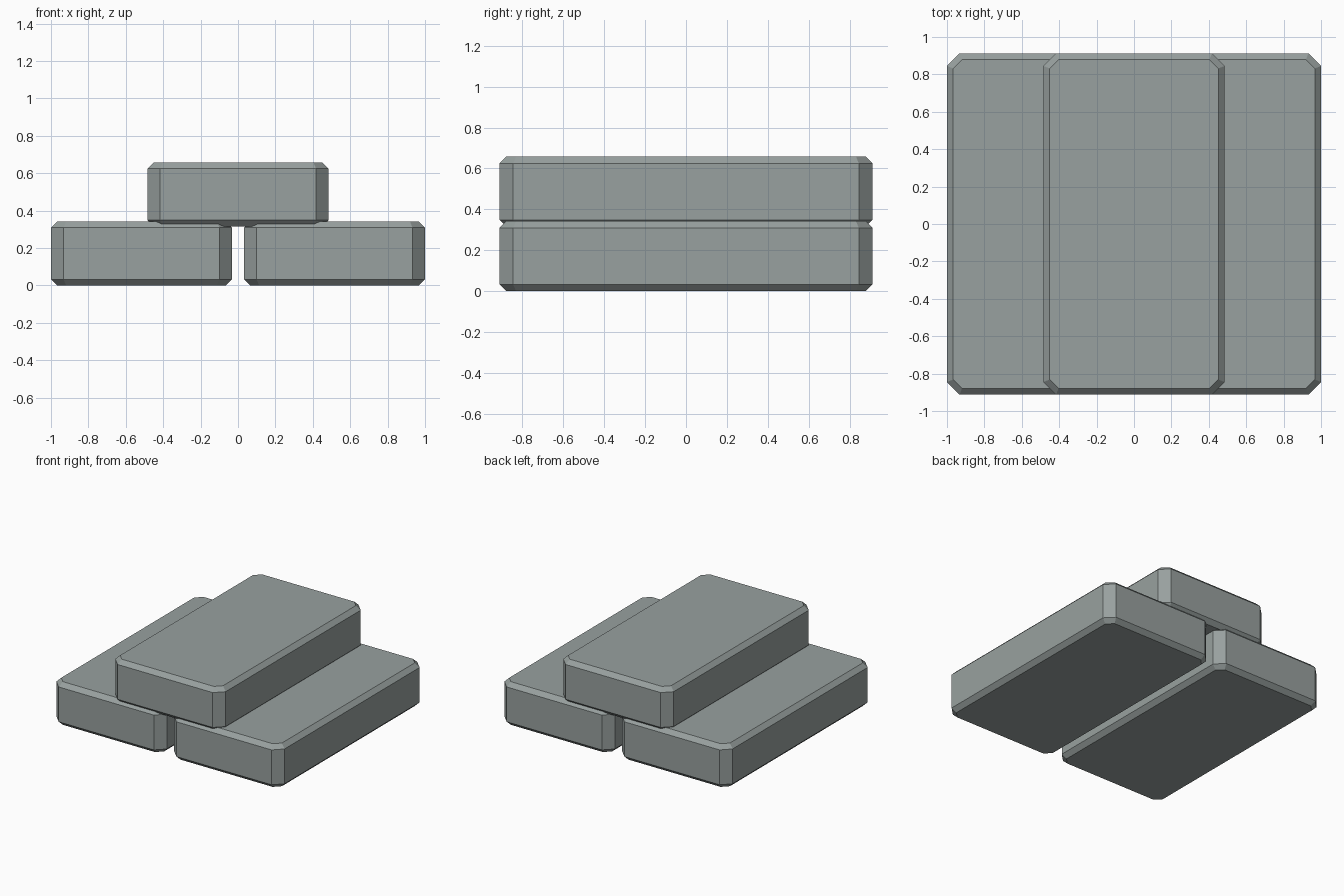
import bpy, bmesh

if "Cube" in bpy.data.objects:
    bpy.data.objects.remove(bpy.data.objects["Cube"])

W, D, H = 0.968, 1.824, 0.342   # bar width, depth, height
CUT, BEV = 0.067, 0.033         # corner cut, rim chamfer

# dark metal grey
metal = bpy.data.materials.new("dark_metal")
metal.diffuse_color = (0.315, 0.355, 0.348, 1)
metal.use_nodes = True
metal.node_tree.nodes["Principled BSDF"].inputs["Base Color"].default_value = metal.diffuse_color


def octagon(inset):
    # rectangle with cut corners, offset evenly inward
    x, y = W / 2 - inset, D / 2 - inset
    c = CUT - inset * (2 - 2 ** 0.5)
    return [(x, -y + c), (x, y - c), (x - c, y), (-x + c, y),
            (-x, y - c), (-x, -y + c), (-x + c, -y), (x - c, -y)]


def bar(name, x, z):
    bm = bmesh.new()
    levels = [(0, BEV), (BEV, 0), (H - BEV, 0), (H, BEV)]
    rings = [[bm.verts.new((px, py, h)) for px, py in octagon(i)] for h, i in levels]
    for a, b in zip(rings, rings[1:]):
        for k in range(8):
            n = (k + 1) % 8
            bm.faces.new((a[k], a[n], b[n], b[k]))
    bm.faces.new(rings[0][::-1])
    bm.faces.new(rings[-1])
    mesh = bpy.data.meshes.new(name)
    bm.to_mesh(mesh)
    bm.free()
    mesh.materials.append(metal)
    ob = bpy.data.objects.new(name, mesh)
    ob.location = (x, 0, z)
    bpy.context.collection.objects.link(ob)


# two bars side by side with a small gap, one resting across the gap
bar("lower_left_bar", -0.516, 0)
bar("lower_right_bar", 0.516, 0)
bar("upper_bar", 0, 0.316)
